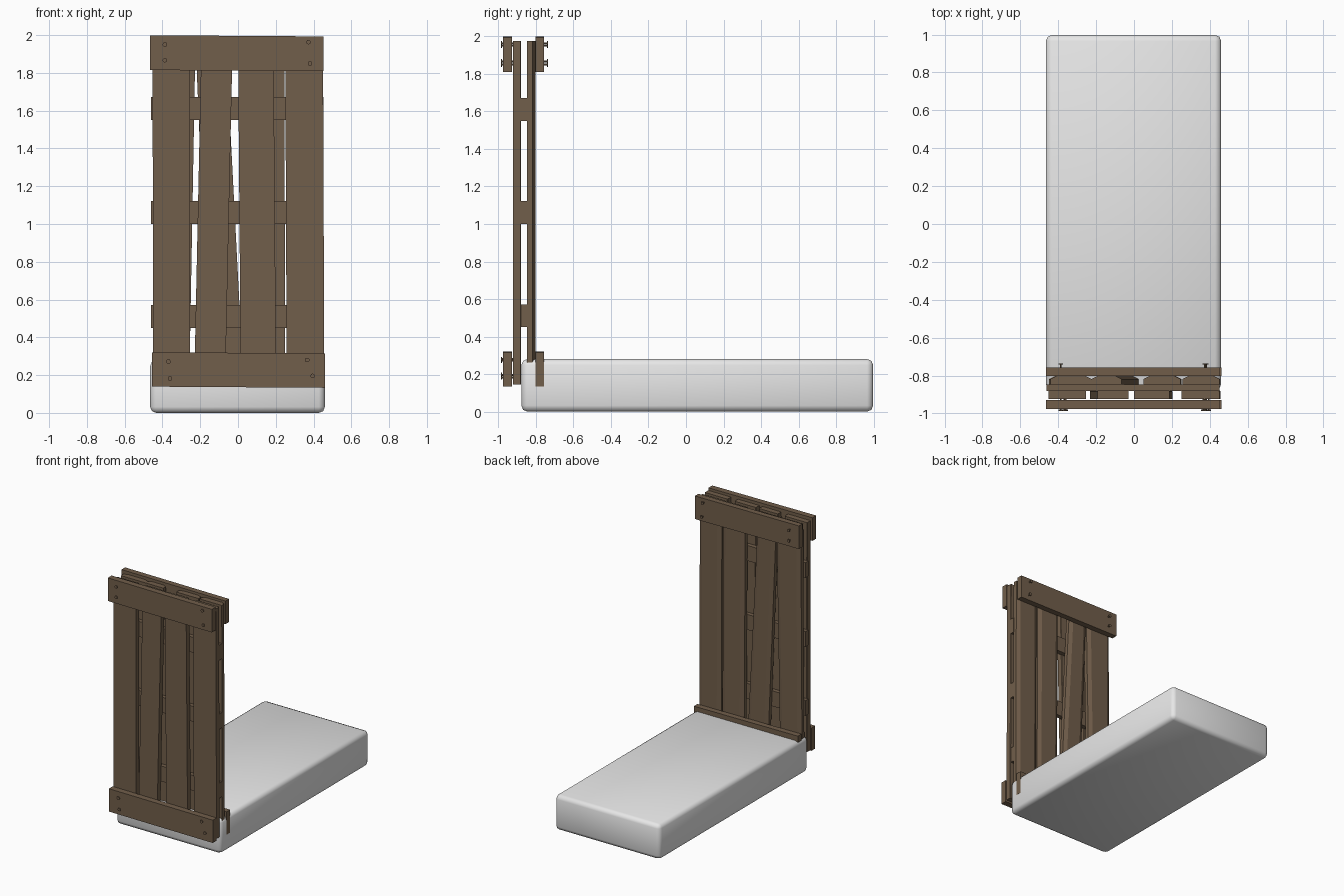
import bpy, bmesh, math
from mathutils import Matrix

if "Cube" in bpy.data.objects:
    bpy.data.objects.remove(bpy.data.objects["Cube"])


def material(name, rgb):
    m = bpy.data.materials.new(name)
    m.diffuse_color = (*rgb, 1)
    m.use_nodes = True
    m.node_tree.nodes["Principled BSDF"].inputs["Base Color"].default_value = m.diffuse_color
    return m


WOOD = material("brown wood", (0.165, 0.112, 0.069))
CLOTH = material("white cloth", (0.80, 0.80, 0.80))


def finish(bm, name, mat):
    bmesh.ops.recalc_face_normals(bm, faces=bm.faces)
    mesh = bpy.data.meshes.new(name)
    bm.to_mesh(mesh)
    bm.free()
    mesh.materials.append(mat)
    ob = bpy.data.objects.new(name, mesh)
    bpy.context.collection.objects.link(ob)
    return ob


def loft(name, sec_a, sec_b):
    """Solid between two matching cross-sections."""
    bm = bmesh.new()
    a = [bm.verts.new(p) for p in sec_a]
    b = [bm.verts.new(p) for p in sec_b]
    n = len(a)
    bm.faces.new(a)
    bm.faces.new(b)
    for i in range(n):
        bm.faces.new((a[i], a[(i + 1) % n], b[(i + 1) % n], b[i]))
    return finish(bm, name, WOOD)


def plank(name, x_bot, x_top, y0, y1, z0, z1, cx=0.003, cy=0.003):
    """Upright board, optionally leaning, with the +y edges chamfered."""
    def section(x, z):
        l, r = x
        return [(l, y0, z), (r, y0, z), (r, y1 - cy, z), (r - cx, y1, z),
                (l + cx, y1, z), (l, y1 - cy, z)]
    return loft(name, section(x_bot, z0), section(x_top, z1))


def bar(name, x0, x1, y0, y1, z0, z1, tilt=0.0):
    """Horizontal board; tilt raises the left end."""
    def section(x, d):
        return [(x, y0, z0 + d), (x, y1, z0 + d), (x, y1, z1 + d), (x, y0, z1 + d)]
    return loft(name, section(x0, tilt), section(x1, -tilt))


def nail(name, x, z, y_head, direction):
    """Nail with a round head; direction is the way the shaft points along y."""
    bm = bmesh.new()
    for r, length, start in ((0.012, 0.006, 0), (0.005, 0.09, 0.006)):
        y = y_head + direction * (start + length / 2)
        bmesh.ops.create_cone(bm, cap_ends=True, segments=10, radius1=r, radius2=r,
                              depth=length,
                              matrix=Matrix.Translation((x, y, z)) @ Matrix.Rotation(math.pi / 2, 4, 'X'))
    return finish(bm, name, WOOD)


# Mattress with softly rounded edges
bm = bmesh.new()
bmesh.ops.create_cube(bm, size=1, matrix=Matrix.Translation((-0.0025, 0.06, 0.14))
                      @ Matrix.Diagonal((0.925, 1.875, 0.28, 1)))
bmesh.ops.bevel(bm, geom=bm.edges[:], offset=0.032, segments=2, profile=0.5, affect='EDGES')
for f in bm.faces:
    f.smooth = True
finish(bm, "mattress", CLOTH)

# Front boards (left/right x at bottom, then at top)
front = [((-0.45, -0.255), (-0.452, -0.253)), ((-0.232, -0.068), (-0.193, -0.028)),
         ((0.015, 0.202), (0.0, 0.188)), ((0.258, 0.457), (0.25, 0.45))]
for i, (b, t) in enumerate(front):
    plank(f"front_board_{i + 1}", b, t, -0.923, -0.88, 0.145, 1.975)

# Back boards with wide chamfers facing the bed
back = [((-0.45, -0.258), (-0.44, -0.225)), ((-0.15, 0.03), (-0.225, -0.065)),
        ((0.06, 0.25), (0.05, 0.245)), ((0.262, 0.455), (0.256, 0.45))]
for i, (b, t) in enumerate(back):
    plank(f"back_board_{i + 1}", b, t, -0.848, -0.803, 0.145, 1.975, 0.03, 0.015)

# Spacer rails between the two layers
for i, z in enumerate((0.45, 1.0, 1.55)):
    bar(f"spacer_rail_{i + 1}", -0.461, 0.452, -0.882, -0.846, z, z + 0.122)

# End rails outside each layer
for side, y0, y1 in (("front", -0.976, -0.928), ("back", -0.803, -0.758)):
    bar(f"{side}_top_rail", -0.465, 0.452, y0, y1, 1.812, 1.996, 0.003)
    bar(f"{side}_bottom_rail", -0.456, 0.461, y0, y1, 0.136, 0.318, 0.003)

# Nails through the end rails
spots = [(-0.387, 1.95), (-0.387, 1.867), (0.373, 1.963), (0.381, 1.85),
         (-0.368, 0.272), (-0.36, 0.182), (0.366, 0.28), (0.395, 0.196)]
for i, (x, z) in enumerate(spots):
    nail(f"front_nail_{i + 1}", x, z, -0.986, 1)
    if z > 1:
        nail(f"back_nail_{i + 1}", x, z, -0.735, -1)
